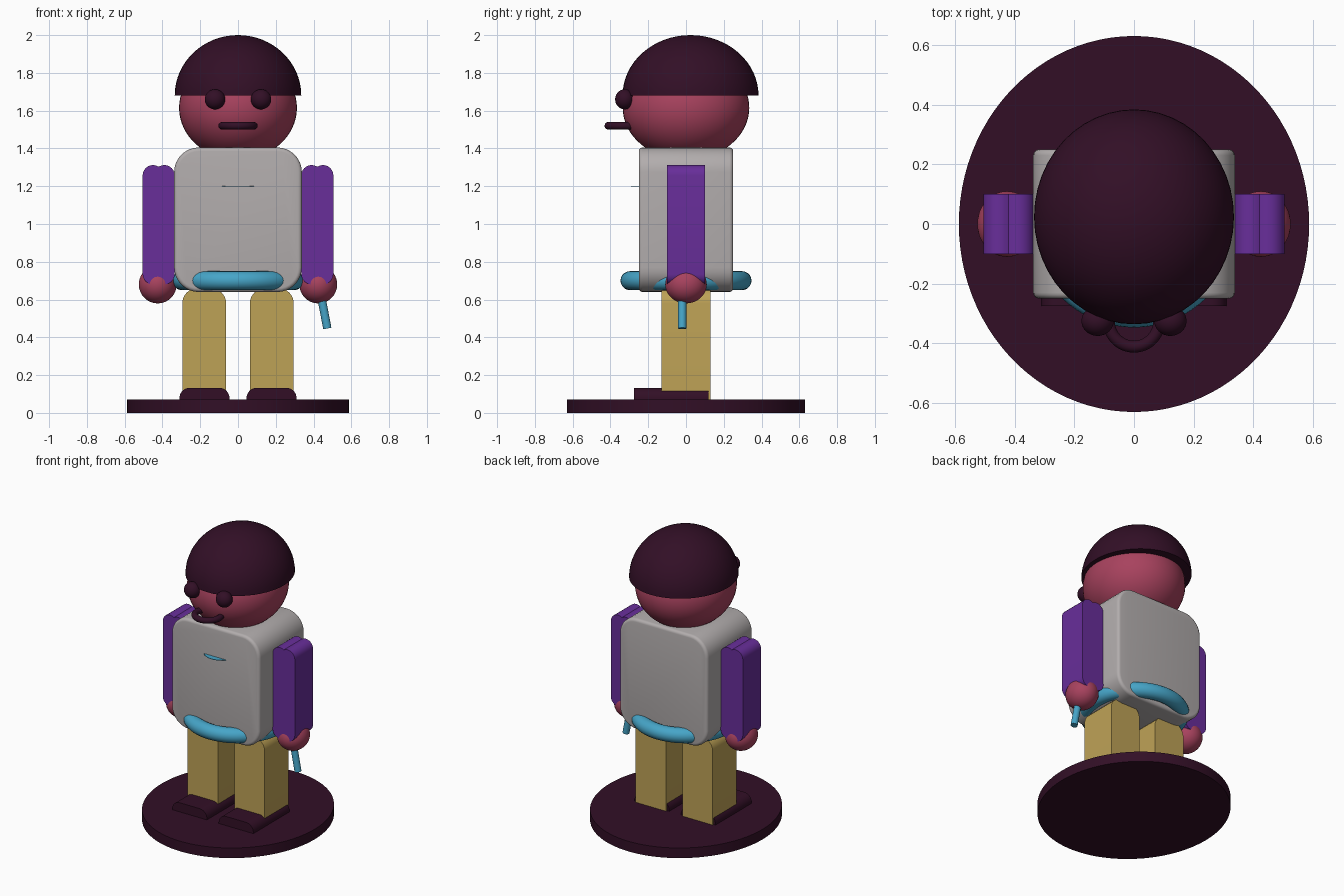
import bpy, bmesh
from math import sin, cos, radians, acos, degrees
from mathutils import Matrix, Vector

cube = bpy.data.objects.get("Cube")
if cube:
    bpy.data.objects.remove(cube)


def material(name, r, g, b):
    rgb = [((c / 255 + 0.055) / 1.055) ** 2.4 for c in (r, g, b)] + [1]
    m = bpy.data.materials.new(name)
    m.use_nodes = True
    m.diffuse_color = rgb
    m.node_tree.nodes["Principled BSDF"].inputs["Base Color"].default_value = rgb
    return m


DARK = material("dark plum", 50, 15, 38)
SKIN = material("rose skin", 168, 66, 94)
GREY = material("warm grey", 178, 173, 173)
PURPLE = material("purple", 104, 46, 154)
TAN = material("tan", 190, 162, 86)
BLUE = material("sky blue", 70, 165, 200)


def finish(name, bm, mat):
    bmesh.ops.recalc_face_normals(bm, faces=bm.faces)
    mesh = bpy.data.meshes.new(name)
    bm.to_mesh(mesh)
    bm.free()
    mesh.materials.append(mat)
    mesh.shade_smooth()
    mesh.set_sharp_from_angle(angle=radians(35))
    obj = bpy.data.objects.new(name, mesh)
    bpy.context.collection.objects.link(obj)
    return obj


def ellipsoid(name, mat, centre, radii, half=False):
    bm = bmesh.new()
    bmesh.ops.create_uvsphere(bm, u_segments=48, v_segments=32, radius=1)
    if half:
        cut = bmesh.ops.bisect_plane(bm, geom=bm.verts[:] + bm.edges[:] + bm.faces[:], dist=1e-4,
                                     plane_co=(0, 0, 0), plane_no=(0, 0, 1), clear_inner=True)
        bmesh.ops.holes_fill(bm, edges=[e for e in bm.edges if e.is_boundary])
    bm.transform(Matrix.Translation(centre) @ Matrix.Diagonal((*radii, 1)))
    return finish(name, bm, mat)


def cylinder(name, mat, matrix, radius, depth, segments=32):
    bm = bmesh.new()
    bmesh.ops.create_cone(bm, cap_ends=True, segments=segments, radius1=radius,
                          radius2=radius, depth=depth, matrix=matrix)
    return finish(name, bm, mat)


def torus(name, mat, centre, major, minor):
    bm = bmesh.new()
    ring = [bm.verts.new((major + minor * cos(radians(a)), 0, minor * sin(radians(a))))
            for a in range(0, 360, 18)]
    edges = [bm.edges.new((ring[i - 1], ring[i])) for i in range(len(ring))]
    bmesh.ops.spin(bm, geom=ring + edges, cent=(0, 0, 0), axis=(0, 0, 1),
                   angle=radians(360), steps=64, use_merge=True)
    bmesh.ops.remove_doubles(bm, verts=bm.verts, dist=1e-5)
    bm.transform(Matrix.Translation(centre))
    return finish(name, bm, mat)


def arc(x, z, r, start, end, steps=8):
    angles = [radians(start + (end - start) * i / steps) for i in range(steps + 1)]
    return [(x + r * cos(a), z + r * sin(a)) for a in angles]


def rounded(x0, x1, z0, z1, top, bottom=0):
    """Rounded rectangle outline, seen from the front."""
    pts = arc(x1 - top, z1 - top, top, 0, 90) + arc(x0 + top, z1 - top, top, 90, 180)
    if bottom:
        return pts + arc(x0 + bottom, z0 + bottom, bottom, 180, 270) \
            + arc(x1 - bottom, z0 + bottom, bottom, 270, 360)
    return pts + [(x0, z0), (x1, z0)]


def slab(name, mat, outline, y0, y1, side=1, bevel=0):
    """Extrude an outline from y0 to y1, optionally softening its rims."""
    bm = bmesh.new()
    face = bm.faces.new([bm.verts.new((side * x, y0, z)) for x, z in outline])
    out = bmesh.ops.extrude_face_region(bm, geom=[face], use_keep_orig=True)
    bmesh.ops.translate(bm, vec=(0, y1 - y0, 0),
                        verts=[g for g in out["geom"] if isinstance(g, bmesh.types.BMVert)])
    if bevel:
        rim = [e for e in bm.edges if abs(e.verts[0].co.y - e.verts[1].co.y) < 1e-5]
        bmesh.ops.bevel(bm, geom=rim, offset=bevel, segments=4, profile=0.5, affect='EDGES')
    return finish(name, bm, mat)


# Oval stand
cylinder("stand", DARK, Matrix.Translation((0, 0, 0.035)) @ Matrix.Diagonal((0.587, 0.63, 1, 1)),
         1, 0.07, 96)

# Torso, belt ring and chest badge shelf
slab("torso", GREY, rounded(-0.338, 0.338, 0.64, 1.405, 0.13, 0.13), -0.25, 0.25, bevel=0.02)
torus("belt", BLUE, (0, 0, 0.7), 0.297, 0.05)
cylinder("chest_badge", BLUE, Matrix.Translation((0, -0.18, 1.2)), 0.11, 0.003, 48)

# Head, cap of hair and mouth
ellipsoid("head", SKIN, (0, 0, 1.615), (0.312, 0.335, 0.275))
ellipsoid("hair", DARK, (0, 0.024, 1.68), (0.335, 0.36, 0.32), half=True)
torus("mouth", DARK, (0, -0.327, 1.52), 0.084, 0.02)

# Twin-lobed sleeve outline
lobe, inner, outer, low, high = 0.055, 0.39, 0.45, 0.735, 1.257
meet = degrees(acos((outer - inner) / 2 / lobe))
sleeve = (arc(outer, high, lobe, 0, 180 - meet) + arc(inner, high, lobe, meet, 180)[1:]
          + arc(inner, low, lobe, 180, 360 - meet) + arc(outer, low, lobe, 180 + meet, 360)[1:])

# Paired parts
for side, label in ((1, "left"), (-1, "right")):
    ellipsoid(label + "_eye", DARK, (side * 0.122, -0.325, 1.66), (0.054, 0.05, 0.053))
    slab(label + "_arm", PURPLE, sleeve, -0.1, 0.1, side)
    ellipsoid(label + "_hand", SKIN, (side * 0.425, 0, 0.68), (0.1, 0.11, 0.1))
    slab(label + "_leg", TAN, rounded(0.063, 0.295, 0.07, 0.66, 0.08), -0.13, 0.13, side)
    slab(label + "_shoe", DARK, rounded(0.045, 0.31, 0.065, 0.133, 0.055), -0.275, 0.12, side)

# Stick held in the left hand
top, tip = Vector((0.43, -0.02, 0.67)), Vector((0.473, -0.02, 0.447))
axis = tip - top
cylinder("stick", BLUE, Matrix.Translation((top + tip) / 2)
         @ axis.to_track_quat('Z', 'Y').to_matrix().to_4x4(), 0.022, axis.length)
